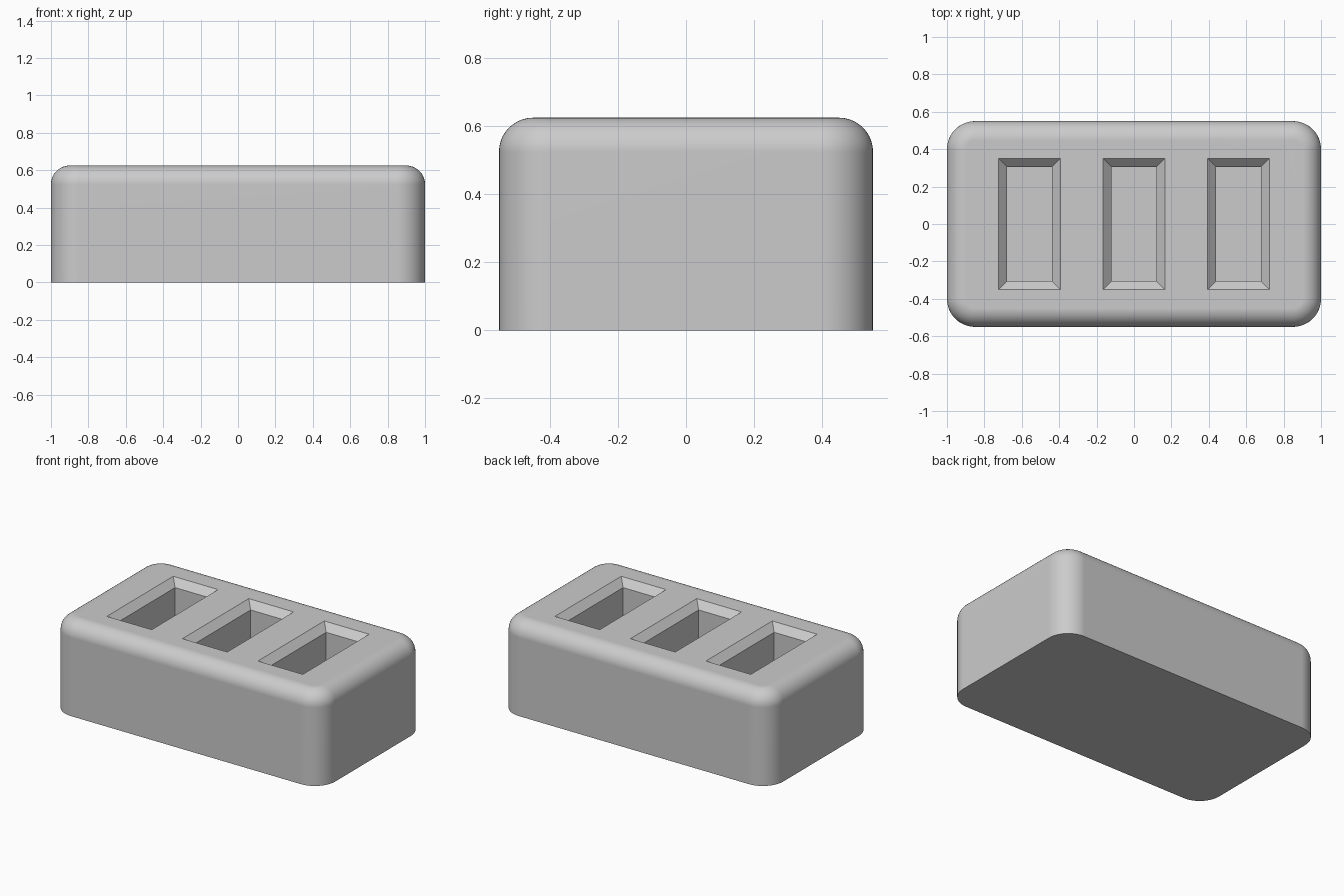
import bpy
import bmesh

LENGTH, WIDTH, HEIGHT = 2.0, 1.1, 0.625
CORNER, FILLET = 0.15, 0.1
PITCH, SLOT_X, SLOT_Y = 0.559, 0.24, 0.61
CHAMFER, FLOOR = 0.046, 0.12

cube = bpy.data.objects.get("Cube")
if cube:
    bpy.data.objects.remove(cube, do_unlink=True)

grey = bpy.data.materials.new("plain_grey")
grey.use_nodes = True
colour = (0.6, 0.6, 0.6, 1)
grey.diffuse_color = colour
grey.node_tree.nodes["Principled BSDF"].inputs["Base Color"].default_value = colour


def make_object(name, bm):
    mesh = bpy.data.meshes.new(name)
    bmesh.ops.recalc_face_normals(bm, faces=bm.faces[:])
    bm.to_mesh(mesh)
    bm.free()
    mesh.materials.append(grey)
    obj = bpy.data.objects.new(name, mesh)
    bpy.context.collection.objects.link(obj)
    return obj


def bevel(bm, edges, width, segments):
    bmesh.ops.bevel(bm, geom=edges, offset=width, offset_type="OFFSET",
                    segments=segments, profile=0.5, affect="EDGES")


# Block: rounded upright corners, then a rounded top rim
bm = bmesh.new()
bmesh.ops.create_cube(bm, size=1)
for v in bm.verts:
    v.co = (v.co.x * LENGTH, v.co.y * WIDTH, (v.co.z + 0.5) * HEIGHT)
upright = [e for e in bm.edges if abs(e.verts[0].co.z - e.verts[1].co.z) > 0.1]
bevel(bm, upright, CORNER, 12)
rim = [e for e in bm.edges if all(v.co.z > HEIGHT - 0.001 for v in e.verts)]
bevel(bm, rim, FILLET, 10)
block = make_object("holder_block", bm)

# Slot cutter: straight shafts that flare out at the top
bm = bmesh.new()
rise = 0.05
levels = [(FLOOR, 0), (HEIGHT - CHAMFER, 0), (HEIGHT + rise, CHAMFER + rise)]
for i in (-1, 0, 1):
    rings = []
    for z, grow in levels:
        hx, hy = SLOT_X / 2 + grow, SLOT_Y / 2 + grow
        rings.append([bm.verts.new((i * PITCH + sx * hx, sy * hy, z))
                      for sx, sy in ((-1, -1), (1, -1), (1, 1), (-1, 1))])
    bm.faces.new(rings[0])
    bm.faces.new(rings[-1])
    for low, high in zip(rings, rings[1:]):
        for k in range(4):
            n = (k + 1) % 4
            bm.faces.new((low[k], low[n], high[n], high[k]))
cutter = make_object("slot_cutter", bm)
cutter.hide_render = True

# Cut the slots and drop the cutter
cut = block.modifiers.new("slots", "BOOLEAN")
cut.operation = "DIFFERENCE"
cut.solver = "EXACT"
cut.object = cutter
bpy.ops.object.select_all(action="DESELECT")
block.select_set(True)
bpy.context.view_layer.objects.active = block
bpy.ops.object.modifier_apply(modifier=cut.name)
bpy.data.objects.remove(cutter, do_unlink=True)

# Smooth rounding with crisp slot edges and flat large faces
bpy.ops.object.shade_smooth_by_angle(angle=0.52)
weighted = block.modifiers.new("flat_faces", "WEIGHTED_NORMAL")
weighted.keep_sharp = True
